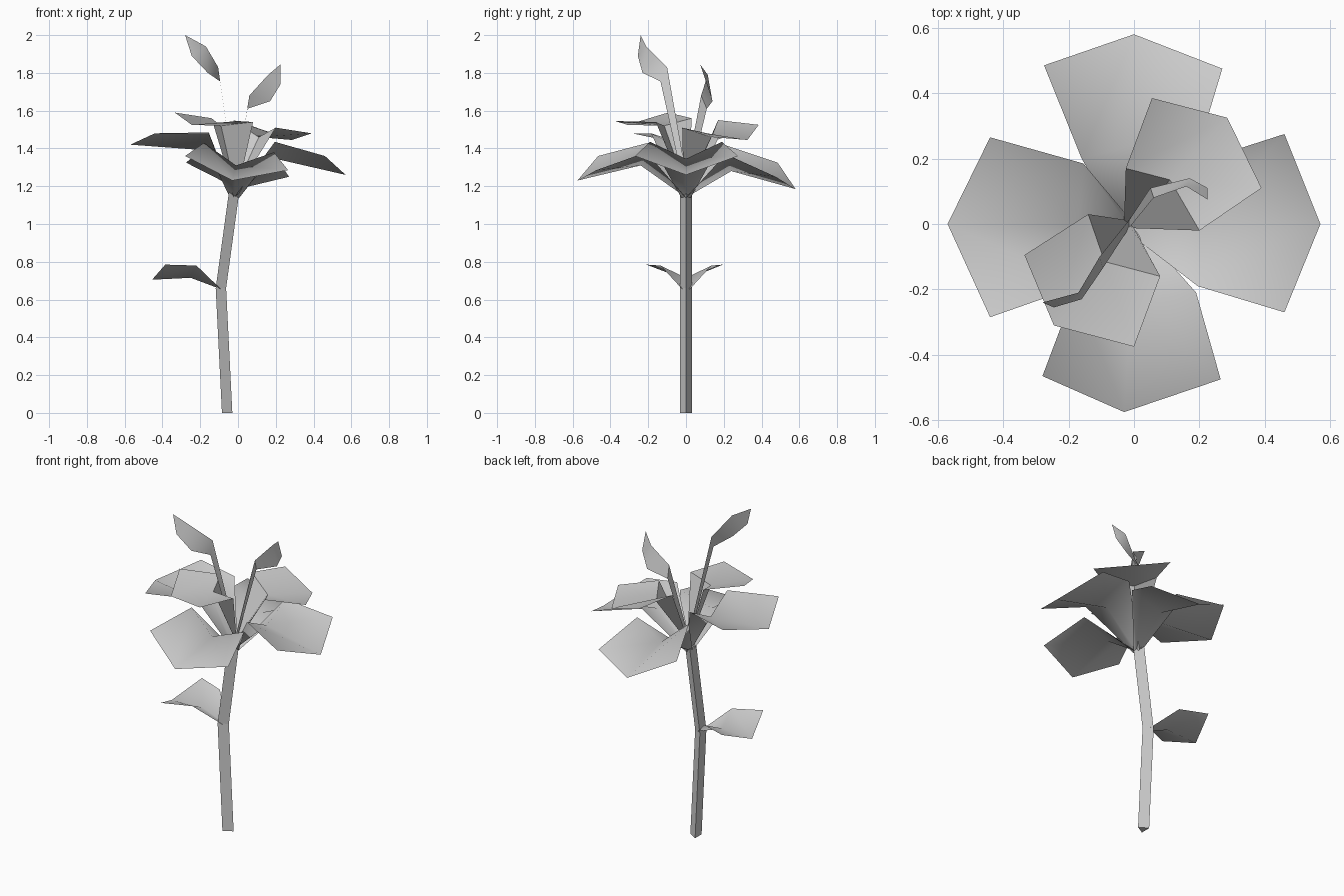
import bpy
from mathutils import Vector


def make(name, verts, faces, smooth=None):
    me = bpy.data.meshes.new(name)
    me.from_pydata([tuple(v) for v in verts], [], faces)
    me.update()
    ob = bpy.data.objects.new(name, me)
    bpy.context.collection.objects.link(ob)
    if smooth:
        bpy.ops.object.select_all(action='DESELECT')
        ob.select_set(True)
        bpy.context.view_layer.objects.active = ob
        bpy.ops.object.shade_smooth_by_angle(angle=smooth)
    return ob


def petal(name, base, width, s1, s2, o1, o2, tip, mid, smooth=3.1):
    """Folded sheet: narrow base, two shoulders, two outer corners, tip and a soft midrib."""
    base = Vector(base)
    side = (Vector(s2) - Vector(s1)).normalized() * width
    verts = [base - side, base, base + side, s1, mid, s2, o1, tip, o2]
    faces = [(0, 1, 4, 3), (1, 2, 5, 4), (3, 4, 7, 6), (4, 5, 8, 7)]
    return make(name, verts, faces, smooth)


# three-sided bent stem
rings = [(-0.067, 0.0), (-0.10, 0.66), (-0.03, 1.17)]
tri = [(0.037, 0), (-0.018, 0.032), (-0.018, -0.032)]
sv = [(x + dx, dy, z) for x, z in rings for dx, dy in tri]
sf = [(2, 1, 0), (6, 7, 8)]
for r in (0, 3):
    sf += [(r + i, r + (i + 1) % 3, r + 3 + (i + 1) % 3, r + 3 + i) for i in range(3)]
make("stem", sv, sf)

# leaf on the stem
petal("leaf", (-0.09, 0, 0.655), 0.02, (-0.22, -0.135, 0.78), (-0.22, 0.135, 0.78),
      (-0.385, -0.21, 0.785), (-0.385, 0.195, 0.785), (-0.455, 0, 0.705), (-0.25, 0, 0.715))

# four large outer petals
base = (-0.02, 0, 1.14)
petal("outer_petal_left", base, 0.025, (-0.155, -0.185, 1.48), (-0.155, 0.185, 1.485),
      (-0.44, -0.285, 1.48), (-0.44, 0.265, 1.48), (-0.57, 0, 1.42), (-0.17, 0, 1.39))
petal("outer_petal_right", base, 0.025, (0.195, -0.19, 1.435), (0.195, 0.19, 1.435),
      (0.46, -0.27, 1.36), (0.46, 0.275, 1.36), (0.57, 0, 1.26), (0.2, 0, 1.345))
petal("outer_petal_front", base, 0.025, (-0.18, -0.2, 1.43), (0.19, -0.21, 1.38),
      (-0.28, -0.465, 1.36), (0.265, -0.475, 1.285), (-0.03, -0.575, 1.23), (-0.01, -0.24, 1.31))
petal("outer_petal_back", base, 0.025, (-0.16, 0.2, 1.42), (0.19, 0.21, 1.37),
      (-0.275, 0.485, 1.325), (0.27, 0.475, 1.25), (0, 0.58, 1.185), (0, 0.24, 1.28))

# two inner petals
base = (-0.015, 0, 1.19)
petal("inner_petal_back", base, 0.02, (-0.025, 0.17, 1.55), (0.2, -0.02, 1.51),
      (0.055, 0.385, 1.525), (0.39, 0.11, 1.48), (0.285, 0.325, 1.445), (0.11, 0.135, 1.46), 0.6)
petal("inner_petal_front", base, 0.02, (-0.14, 0.03, 1.56), (0.08, -0.16, 1.54),
      (-0.335, -0.095, 1.59), (0, -0.375, 1.545), (-0.245, -0.31, 1.525), (-0.09, -0.115, 1.52), 0.6)

# two tall stamens: tapering stalk with a small blade
blades = {
    "stamen_left": [(-0.105, -0.10, 1.83), (-0.17, -0.21, 1.94), (-0.28, -0.24, 2.0),
                    (-0.245, -0.255, 1.89), (-0.16, -0.23, 1.80), (-0.095, -0.135, 1.755)],
    "stamen_right": [(0.06, 0.08, 1.68), (0.16, 0.115, 1.79), (0.225, 0.075, 1.845),
                     (0.225, 0.11, 1.74), (0.17, 0.14, 1.65), (0.05, 0.11, 1.61)],
}
for name, pts in blades.items():
    foot = [(-0.015, 0.012, 1.2), (-0.015, -0.012, 1.2)]
    if name == "stamen_right":
        foot.reverse()
    make(name, pts + foot, [(6, 7, 5, 0), (0, 5, 4, 1), (1, 4, 3, 2)], 1.0)
